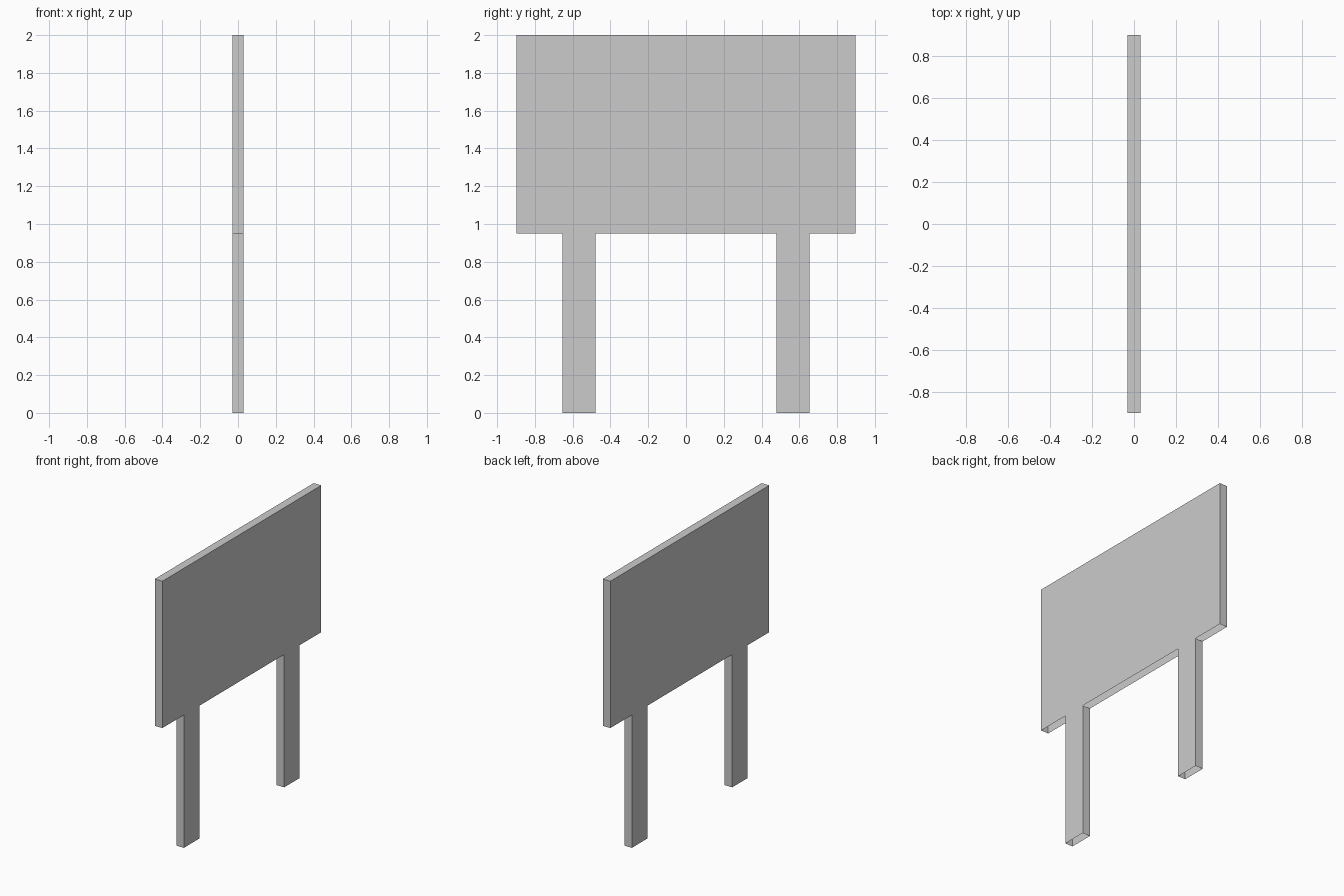
import bpy, bmesh

if "Cube" in bpy.data.objects:
    bpy.data.objects.remove(bpy.data.objects["Cube"])

HALF_T = 0.03          # half thickness
BOARD_Y, BOARD_Z, TOP_Z = 0.898, 0.95, 2.0
LEG_IN, LEG_OUT = 0.479, 0.654

# Right half of the sign outline (y, z), mirrored to the left
half = [(LEG_IN, BOARD_Z), (LEG_IN, 0), (LEG_OUT, 0),
        (LEG_OUT, BOARD_Z), (BOARD_Y, BOARD_Z), (BOARD_Y, TOP_Z)]
outline = half + [(-y, z) for y, z in reversed(half)]

# Extrude the outline through the thickness
bm = bmesh.new()
face = bm.faces.new([bm.verts.new((-HALF_T, y, z)) for y, z in outline])
ext = bmesh.ops.extrude_face_region(bm, geom=[face], use_keep_orig=True)
moved = [g for g in ext["geom"] if isinstance(g, bmesh.types.BMVert)]
bmesh.ops.translate(bm, verts=moved, vec=(2 * HALF_T, 0, 0))
bmesh.ops.recalc_face_normals(bm, faces=bm.faces)

# The shell is open underneath
bm.normal_update()
under = [f for f in bm.faces if f.normal.z < -0.9]
bmesh.ops.delete(bm, geom=under, context='FACES')

mesh = bpy.data.meshes.new("sign_board_with_legs")
bm.to_mesh(mesh)
bm.free()
bpy.context.collection.objects.link(
    bpy.data.objects.new("sign_board_with_legs", mesh))
